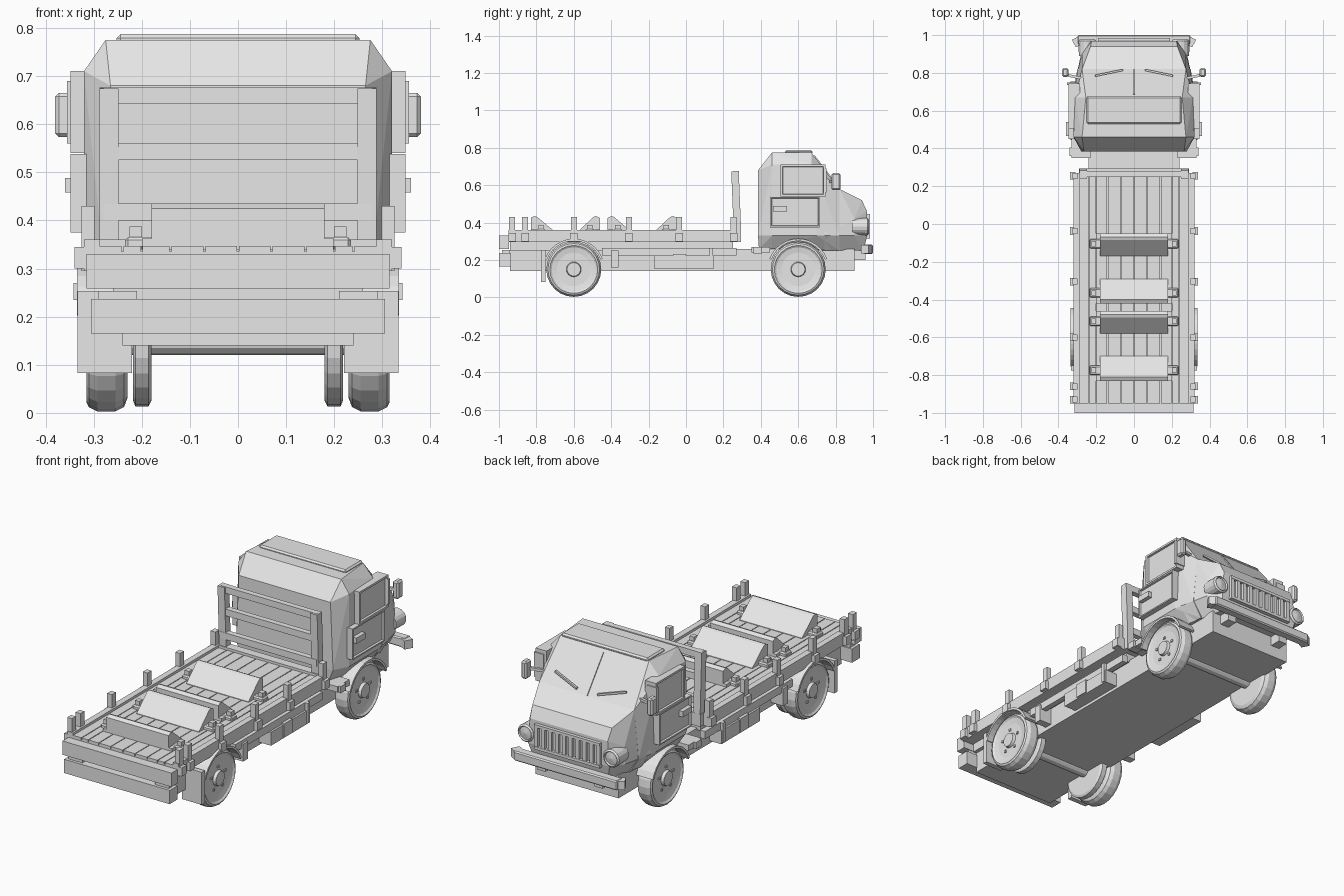
import bpy, bmesh, math
from mathutils import Vector, Matrix

cube = bpy.data.objects.get("Cube")
if cube:
    bpy.data.objects.remove(cube, do_unlink=True)

grey = bpy.data.materials.new("plain_grey")
grey.use_nodes = True
grey.diffuse_color = (0.8, 0.8, 0.8, 1)
grey.node_tree.nodes["Principled BSDF"].inputs["Base Color"].default_value = (0.8, 0.8, 0.8, 1)


def finish(name, bm, mirror=False, bevel=0):
    bmesh.ops.recalc_face_normals(bm, faces=bm.faces)
    me = bpy.data.meshes.new(name)
    bm.to_mesh(me)
    bm.free()
    ob = bpy.data.objects.new(name, me)
    bpy.context.collection.objects.link(ob)
    me.materials.append(grey)
    if bevel:
        mod = ob.modifiers.new("bevel", "BEVEL")
        mod.width = bevel
        mod.segments = 1
    if mirror:
        mod = ob.modifiers.new("mirror", "MIRROR")
        mod.use_clip = False
        mod.use_mirror_merge = False
    return ob


def add_box(bm, x, y, z):
    """Box from (min, max) ranges."""
    size = [b - a for a, b in (x, y, z)]
    mid = [(a + b) / 2 for a, b in (x, y, z)]
    m = Matrix.Translation(mid) @ Matrix.Diagonal((*size, 1))
    return bmesh.ops.create_cube(bm, size=1, matrix=m)["verts"]


def box(name, x, y, z, mirror=False, bevel=0):
    bm = bmesh.new()
    add_box(bm, x, y, z)
    return finish(name, bm, mirror, bevel)


def hull(name, points):
    """Symmetric convex shell from (y, z, half width) points."""
    bm = bmesh.new()
    for y, z, w in points:
        for s in (-1, 1):
            bm.verts.new((s * w, y, z))
    res = bmesh.ops.convex_hull(bm, input=bm.verts)
    loose = [g for g in res["geom_interior"] if isinstance(g, bmesh.types.BMVert)]
    bmesh.ops.delete(bm, geom=loose, context="VERTS")
    bmesh.ops.dissolve_limit(bm, angle_limit=math.radians(2), verts=bm.verts, edges=bm.edges)
    return finish(name, bm)


def rod(name, a, b, thick, mirror=False):
    a, b = Vector(a), Vector(b)
    d = b - a
    m = Matrix.Translation((a + b) / 2) @ d.to_track_quat("Z", "Y").to_matrix().to_4x4()
    bm = bmesh.new()
    bmesh.ops.create_cube(bm, size=1, matrix=m @ Matrix.Diagonal((thick, thick, d.length, 1)))
    return finish(name, bm, mirror)


def lathe(name, profile, axis, centre, segments=24, mirror=True):
    """Spin a (radius, offset) profile about the x or y axis."""
    bm = bmesh.new()
    vs = [bm.verts.new((r, 0, h)) for r, h in profile]
    es = [bm.edges.new(p) for p in zip(vs, vs[1:])]
    bmesh.ops.spin(bm, geom=vs + es, cent=(0, 0, 0), axis=(0, 0, 1),
                   angle=math.tau, steps=segments, use_merge=True)
    bmesh.ops.remove_doubles(bm, verts=bm.verts, dist=0.0005)
    turn = Matrix.Rotation(math.pi / 2, 4, "Y") if axis == "x" else Matrix.Rotation(-math.pi / 2, 4, "X")
    bmesh.ops.transform(bm, matrix=Matrix.Translation(centre) @ turn, verts=bm.verts)
    return finish(name, bm, mirror)


def panel(name, y, z, x=(0.30, 0.34), rim=0.015):
    """Door panel with a raised rim on the outer side."""
    bm = bmesh.new()
    add_box(bm, x, y, z)
    bm.normal_update()
    outer = [f for f in bm.faces if f.normal.x > 0.9]
    bmesh.ops.inset_region(bm, faces=outer, thickness=rim, depth=0)
    bmesh.ops.inset_region(bm, faces=outer, thickness=0.003, depth=-0.01)
    return finish(name, bm, True)


# Chassis and underside
box("chassis", (-0.24, 0.24), (-0.94, 0.90), (0.14, 0.26))
box("deck_subframe", (-0.26, 0.26), (-0.94, 0.25), (0.25, 0.30))
box("side_tube", (0.27, 0.30), (-0.45, 0.27), (0.225, 0.265), True)
box("side_locker", (0.23, 0.31), (-0.17, 0.15), (0.155, 0.225), True)
box("locker_strap_plate", (0.30, 0.316), (-0.07, 0.0), (0.16, 0.232), True)
box("front_locker_strap", (0.30, 0.316), (0.125, 0.145), (0.16, 0.265), True)
box("small_bracket", (0.23, 0.31), (-0.40, -0.36), (0.16, 0.25), True)
box("cab_step", (0.23, 0.33), (0.35, 0.45), (0.24, 0.27), True)

# Load deck
box("deck_base", (-0.30, 0.30), (-0.95, 0.27), (0.295, 0.335))
bm = bmesh.new()
seams = [0, 0.07, 0.14, 0.2, 0.24, 0.29]
for a, b in zip(seams, seams[1:]):
    add_box(bm, (a + 0.002, b - 0.002), (-0.95, 0.25), (0.33, 0.347))
finish("deck_planks", bm, True)
box("deck_side_rail", (0.288, 0.32), (-0.95, 0.27), (0.295, 0.36), True)
box("deck_front_sill", (-0.29, 0.29), (0.25, 0.295), (0.295, 0.36))
box("upper_tail_board", (-0.315, 0.315), (-1.0, -0.945), (0.258, 0.33))
box("lower_tail_board", (-0.305, 0.305), (-1.0, -0.935), (0.165, 0.237))
box("tail_lamp", (0.21, 0.29), (-0.985, -0.94), (0.235, 0.253), True)

# Stakes along both deck edges
bm = bmesh.new()
for y in (0.255, -0.037, -0.305, -0.60, -0.86, -0.93):
    add_box(bm, (0.298, 0.325), (y - 0.016, y + 0.016), (0.295, 0.43))
    add_box(bm, (0.31, 0.34), (y - 0.02, y + 0.02), (0.30, 0.345))
finish("deck_stakes", bm, True)

# Wedge cradles on the deck, high side first
for i, (high, low) in enumerate(((-0.83, -0.70), (-0.46, -0.58), (-0.42, -0.29), (-0.05, -0.17))):
    d = 1 if low > high else -1
    bm = bmesh.new()
    section = [(high, 0.34), (high, 0.425), (high + 0.02 * d, 0.435), (high + 0.035 * d, 0.43), (low, 0.35), (low, 0.34)]
    face = bm.faces.new([bm.verts.new((-0.18, y, z)) for y, z in section])
    ext = bmesh.ops.extrude_face_region(bm, geom=[face])["geom"]
    bmesh.ops.translate(bm, vec=(0.36, 0, 0), verts=[v for v in ext if isinstance(v, bmesh.types.BMVert)])
    finish(f"cradle_{i + 1}", bm)
    y = high + 0.055 * d
    box(f"cradle_foot_{i + 1}", (0.17, 0.235), (y - 0.025, y + 0.025), (0.34, 0.365), True, 0.006)
    box(f"cradle_pin_{i + 1}", (0.2, 0.225), (y - 0.014, y + 0.014), (0.36, 0.387), True)
    box(f"cradle_base_{i + 1}", (-0.2, 0.2), sorted((high, high + 0.03 * d)), (0.34, 0.362))

# Headboard rack
rod("rack_post", (0.268, 0.275, 0.35), (0.268, 0.262, 0.675), 0.04, True)
bm = bmesh.new()
for z0, z1 in ((0.642, 0.676), (0.525, 0.56), (0.40, 0.435)):
    add_box(bm, (-0.28, 0.28), (0.25, 0.28), (z0, z1))
finish("rack_bars", bm)

# Wheels, mudguards and flaps
outer_tyre = [(0, 0.23), (0.12, 0.23), (0.138, 0.237), (0.147, 0.255), (0.147, 0.292),
              (0.138, 0.31), (0.128, 0.315), (0.118, 0.308), (0.09, 0.303), (0.04, 0.303), (0.036, 0.318), (0, 0.318)]
inner_tyre = [(0, 0.18), (0.125, 0.18), (0.137, 0.186), (0.137, 0.213), (0.125, 0.218), (0, 0.218)]
for label, y0 in (("front", 0.6), ("rear", -0.6)):
    lathe(f"{label}_wheel", outer_tyre, "x", (0, y0, 0.15))
    lathe(f"{label}_axle", [(0, 0), (0.03, 0), (0.03, 0.24), (0, 0.24)], "x", (0, y0, 0.15), 12)
    bm = bmesh.new()
    for k in range(5):
        a = math.tau * k / 5 + math.pi / 2
        y, z = y0 + 0.06 * math.cos(a), 0.15 + 0.06 * math.sin(a)
        add_box(bm, (0.30, 0.309), (y - 0.006, y + 0.006), (z - 0.006, z + 0.006))
    finish(f"{label}_wheel_nuts", bm, True)
    bm = bmesh.new()
    steps = 12
    rows = []
    for k in range(steps + 1):
        a = math.radians(20 + 140 * k / steps)
        rows.append([bm.verts.new((x, y0 + r * math.cos(a), 0.15 + r * math.sin(a)))
                     for x, r in ((0.22, 0.152), (0.335, 0.152), (0.335, 0.164), (0.22, 0.164))])
    for p, q in zip(rows, rows[1:]):
        for j in range(4):
            bm.faces.new((p[j], p[j - 1], q[j - 1], q[j]))
    bm.faces.new(rows[0])
    bm.faces.new(rows[-1])
    finish(f"{label}_mudguard", bm, True)
lathe("rear_inner_wheel", inner_tyre, "x", (0, -0.6, 0.15))
box("rear_mud_flap", (0.22, 0.333), (-0.775, -0.75), (0.083, 0.253), True)
box("front_guard_tail", (0.285, 0.342), (0.36, 0.405), (0.235, 0.27), True)

# Cab shell and nose
hull("cab_body", [(0.385, 0.33, 0.28), (0.39, 0.26, 0.25), (0.385, 0.68, 0.265), (0.46, 0.775, 0.275),
                  (0.46, 0.71, 0.32), (0.46, 0.33, 0.32), (0.46, 0.26, 0.27), (0.67, 0.775, 0.255),
                  (0.67, 0.71, 0.312), (0.70, 0.33, 0.32), (0.82, 0.58, 0.275), (0.82, 0.33, 0.30), (0.82, 0.25, 0.25)])
hull("cab_nose", [(0.74, 0.60, 0.285), (0.82, 0.58, 0.275), (0.74, 0.33, 0.315), (0.74, 0.25, 0.26), (0.94, 0.52, 0.23),
                  (0.968, 0.46, 0.225), (0.968, 0.33, 0.235), (0.95, 0.25, 0.215), (0.90, 0.42, 0.275), (0.90, 0.33, 0.28)])
box("roof_hatch", (-0.252, 0.252), (0.53, 0.675), (0.765, 0.787), bevel=0.008)

# Doors, handles, mirrors
panel("door_window", (0.505, 0.745), (0.54, 0.71), (0.285, 0.348))
panel("door_lower", (0.45, 0.715), (0.375, 0.538), (0.30, 0.348), 0.01)
box("door_handle", (0.33, 0.36), (0.465, 0.54), (0.458, 0.488), True)
box("door_hinge", (0.30, 0.355), (0.735, 0.75), (0.56, 0.69), True)
rod("mirror_arm", (0.27, 0.77, 0.62), (0.365, 0.79, 0.62), 0.014, True)
box("mirror", (0.347, 0.38), (0.778, 0.825), (0.573, 0.665), True, 0.008)

# Windscreen divider and wipers
rod("screen_divider", (0, 0.685, 0.757), (0, 0.82, 0.582), 0.008)
rod("wiper", (0.205, 0.785, 0.642), (0.06, 0.815, 0.602), 0.01, True)

# Grille, headlights and bumper
bm = bmesh.new()
for z0, z1 in ((0.315, 0.33), (0.43, 0.445)):
    add_box(bm, (-0.19, 0.19), (0.95, 0.985), (z0, z1))
for k in range(10):
    x = -0.18 + 0.04 * k
    add_box(bm, (x - 0.01, x + 0.01), (0.95, 0.983), (0.32, 0.44))
finish("grille", bm)
lathe("headlight", [(0, -0.06), (0.044, -0.06), (0.046, 0.02), (0.038, 0.028), (0.034, 0.02), (0, 0.026)],
      "y", (0.248, 0.95, 0.378), 16)
bm = bmesh.new()
add_box(bm, (-0.3, 0.3), (0.95, 1.0), (0.232, 0.282))
finish("front_bumper", bm, bevel=0.006)
rod("bumper_end", (0.285, 0.973, 0.257), (0.318, 0.955, 0.257), 0.045, True)
box("bumper_mount", (0.14, 0.19), (0.88, 0.96), (0.2, 0.27), True)
